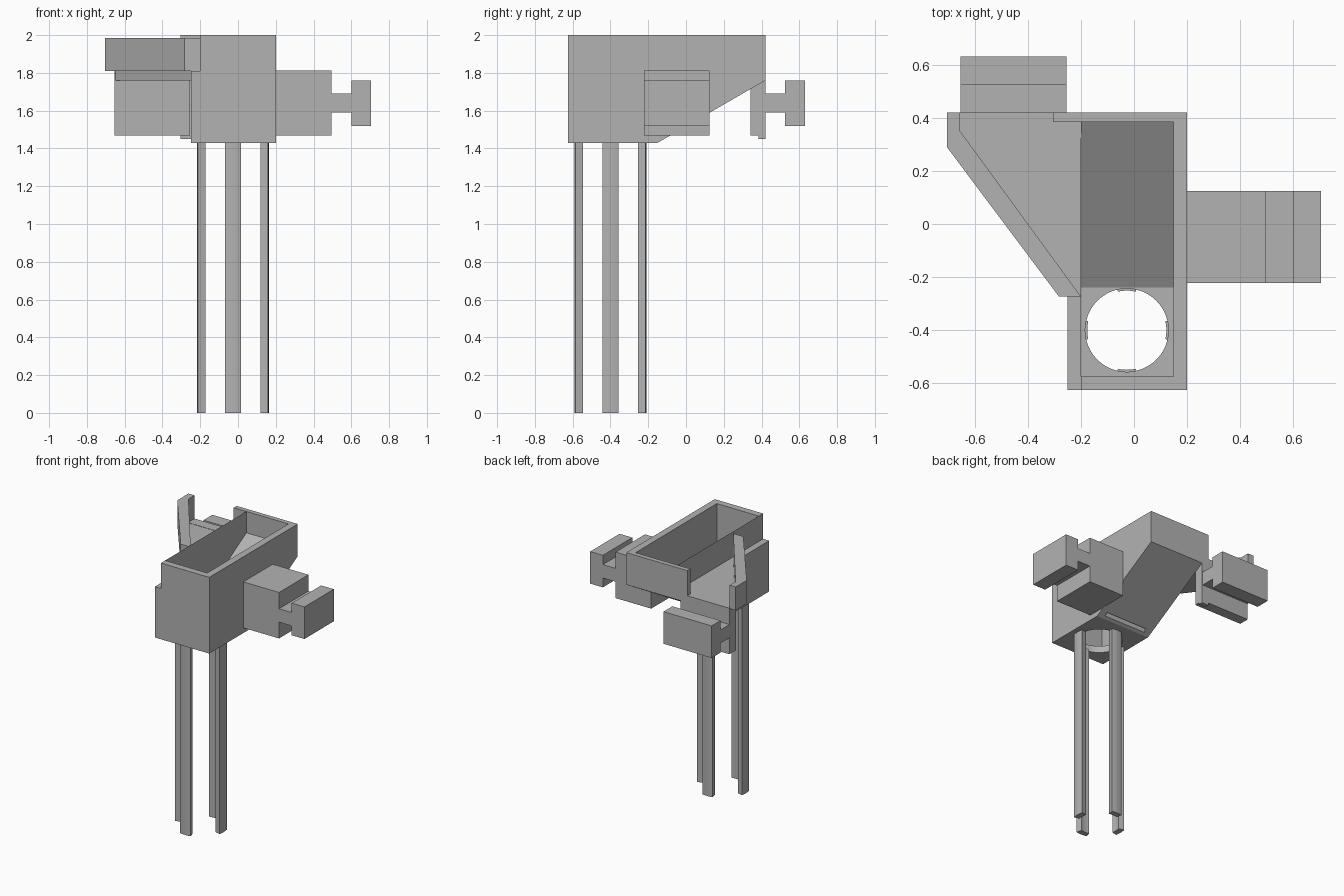
import bpy, bmesh, math
from mathutils import Vector

cube = bpy.data.objects.get("Cube")
if cube:
    bpy.data.objects.remove(cube, do_unlink=True)

# Single grey plastic colour
GREY = (0.45, 0.45, 0.45, 1)
grey = bpy.data.materials.new("plain grey")
grey.use_nodes = True
grey.diffuse_color = GREY
for node in grey.node_tree.nodes:
    if node.type == 'BSDF_PRINCIPLED':
        node.inputs["Base Color"].default_value = GREY


def prism(name, axis, points, lo, hi):
    """Extrude a 2D profile along an axis from lo to hi."""
    place = {'x': lambda p, t: (t, p[0], p[1]),
             'y': lambda p, t: (p[0], t, p[1]),
             'z': lambda p, t: (p[0], p[1], t)}[axis]
    bm = bmesh.new()
    face = bm.faces.new([bm.verts.new(place(p, lo)) for p in points])
    ext = bmesh.ops.extrude_face_region(bm, geom=[face])
    verts = [g for g in ext["geom"] if isinstance(g, bmesh.types.BMVert)]
    shift = Vector(place((0, 0), hi - lo))
    bmesh.ops.translate(bm, vec=shift, verts=verts)
    bmesh.ops.recalc_face_normals(bm, faces=bm.faces)
    mesh = bpy.data.meshes.new(name)
    bm.to_mesh(mesh)
    bm.free()
    mesh.materials.append(grey)
    obj = bpy.data.objects.new(name, mesh)
    bpy.context.collection.objects.link(obj)
    return obj


def rect(a0, a1, b0, b1):
    return [(a0, b0), (a1, b0), (a1, b1), (a0, b1)]


def arc(radius, start, end, steps):
    return [(CX + radius * math.cos(start + (end - start) * i / steps),
             CY + radius * math.sin(start + (end - start) * i / steps))
            for i in range(steps + 1)]


def cut(target, cutter):
    mod = target.modifiers.new("cut", 'BOOLEAN')
    mod.operation = 'DIFFERENCE'
    mod.solver = 'EXACT'
    mod.object = cutter
    bpy.context.view_layer.objects.active = target
    bpy.ops.object.modifier_apply(modifier=mod.name)
    bpy.data.objects.remove(cutter, do_unlink=True)


CX, CY = -0.027, -0.4      # centre of the outlet
FLOOR, LIP = 1.48, 1.81    # hopper floor and low side edge

# Hopper box with sloping underside
hopper = prism("hopper_box", 'x', [(-0.625, 1.43), (-0.15, 1.43), (0.42, 1.76),
                                   (0.42, 2), (-0.625, 2)], -0.25, 0.2)
cut(hopper, prism("cavity", 'x', [(-0.575, FLOOR), (-0.24, FLOOR), (0.385, 1.84),
                                  (0.385, 2.1), (-0.575, 2.1)], -0.2, 0.148))
cut(hopper, prism("side_notch", 'x', rect(-0.7, 0.385, LIP, 2.1), -0.3, -0.2))
cut(hopper, prism("outlet_hole", 'z', arc(0.157, 0, 2 * math.pi, 48)[:-1], 1.3, 1.6))
cut(hopper, prism("underside_groove", 'x', rect(-0.13, -0.105, 1.4, 1.475), -0.2, 0.148))

# Back wall extension beside the side tray
prism("back_wall_extension", 'y', rect(-0.305, -0.25, 1.45, 2), 0.385, 0.42)

# Side tray floor and its slanted guard wall
prism("tray_floor", 'z', [(-0.2, -0.273), (-0.655, 0.35), (-0.655, 0.42),
                          (-0.25, 0.42), (-0.25, 0.385), (-0.2, 0.385)], 1.76, LIP)
prism("tray_wall", 'z', [(-0.2, -0.273), (-0.283, -0.273), (-0.705, 0.29),
                         (-0.705, 0.42), (-0.655, 0.42), (-0.655, 0.35)], LIP, 1.985)


# Rail connectors: block, neck and head in one profile
def connector(name, axis, start, neck, lo, hi):
    mid, head = 1.64, neck + 0.105
    end = head + 0.105
    half = [(start, 0.172), (neck, 0.172), (neck, 0.05),
            (head, 0.05), (head, 0.12), (end, 0.12)]
    upper = [(u, mid + h) for u, h in half]
    lower = [(u, mid - h) for u, h in reversed(half)]
    prism(name, axis, upper + lower, lo, hi)


connector("side_connector", 'y', 0.2, 0.495, -0.222, 0.125)
connector("back_connector", 'x', 0.342, 0.42, -0.653, -0.255)

# Four curved guide legs around the outlet
SPREAD = math.radians(13)
for i, side in enumerate(("left", "back", "right", "front")):
    mid = i * math.pi / 2
    outline = (arc(0.19, mid - SPREAD, mid + SPREAD, 6)
               + arc(0.149, mid + SPREAD, mid - SPREAD, 6))
    leg = prism(side + "_leg", 'z', outline, 0, 1.44)
